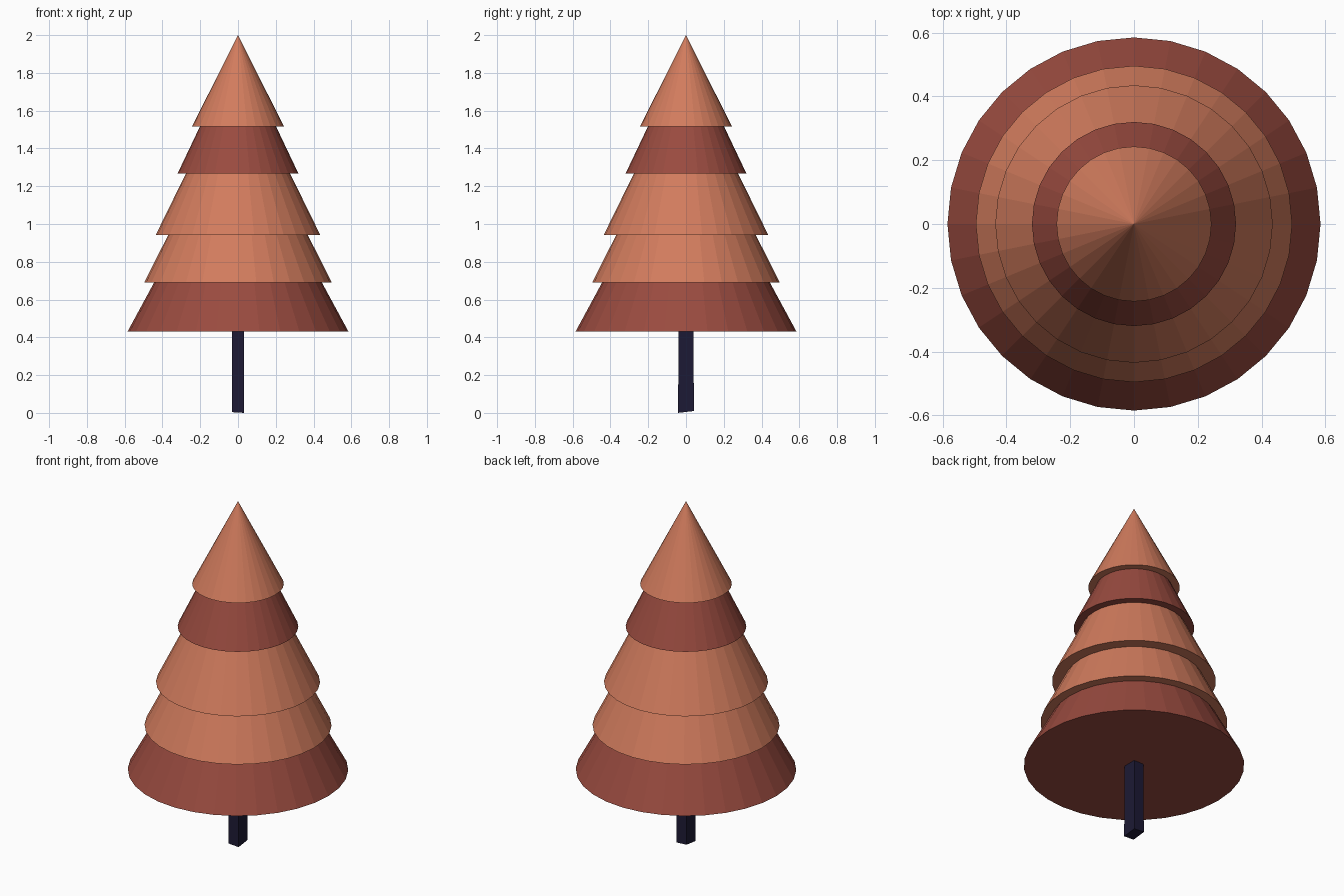
import bpy
import bmesh

if "Cube" in bpy.data.objects:
    bpy.data.objects.remove(bpy.data.objects["Cube"])


def material(name, rgb):
    mat = bpy.data.materials.new(name)
    mat.diffuse_color = (*rgb, 1)
    mat.use_nodes = True
    mat.node_tree.nodes["Principled BSDF"].inputs["Base Color"].default_value = mat.diffuse_color
    return mat


orange = material("orange_foliage", (0.64, 0.20, 0.11))
red = material("red_foliage", (0.32, 0.07, 0.05))
dark = material("dark_trunk", (0.012, 0.01, 0.035))

# Foliage: overlapping flat-shaded cones (base z, base radius, tip z, material)
tiers = [
    (0.43, 0.585, 1.51, red),
    (0.69, 0.496, 1.68, orange),
    (0.943, 0.435, 1.83, orange),
    (1.267, 0.320, 1.94, red),
    (1.517, 0.243, 2.00, orange),
]
for i, (base, radius, tip, mat) in enumerate(tiers, 1):
    bpy.ops.mesh.primitive_cone_add(vertices=32, radius1=radius, radius2=0,
                                    depth=tip - base,
                                    location=(0, 0, (base + tip) / 2))
    tier = bpy.context.object
    tier.name = f"foliage_tier_{i}"
    tier.data.materials.append(mat)

# Trunk: slim rectangular post with a slightly slanted, flared foot
HALF_X, HALF_Y, TOP = 0.033, 0.042, 0.46
bm = bmesh.new()
bmesh.ops.create_cube(bm, size=2)
for v in bm.verts:
    sx, sy = v.co.x, v.co.y
    if v.co.z > 0:
        v.co = (sx * (HALF_X - 0.002), sy * (HALF_Y - 0.003), TOP)
    else:
        v.co = (sx * HALF_X, sy * HALF_Y, 0.007 - 0.002 * sx + 0.005 * sy)
mesh = bpy.data.meshes.new("trunk")
bm.to_mesh(mesh)
bm.free()
mesh.materials.append(dark)
trunk = bpy.data.objects.new("trunk", mesh)
bpy.context.collection.objects.link(trunk)
